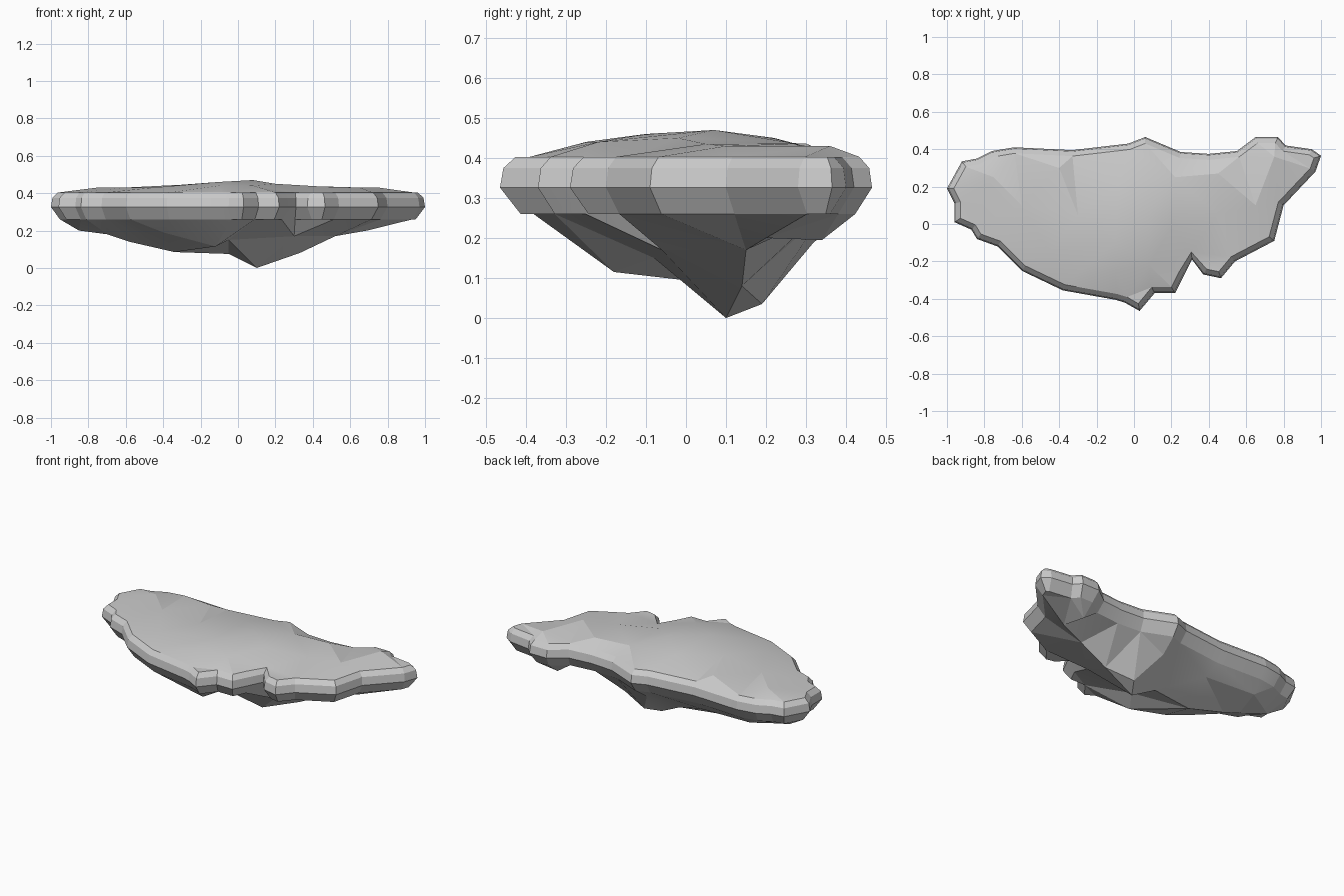
import bpy, bmesh, math
from mathutils import Vector
from mathutils.geometry import delaunay_2d_cdt

if "Cube" in bpy.data.objects:
    bpy.data.objects.remove(bpy.data.objects["Cube"])

# Coastline, counter-clockwise seen from above
coast = [(-1, .19), (-.96, .11), (-.96, .01), (-.87, -.03), (-.84, -.08), (-.73, -.12),
         (-.60, -.25), (-.38, -.355), (-.10, -.405), (-.05, -.42), (.03, -.465), (.11, -.37),
         (.22, -.37), (.27, -.27), (.31, -.19), (.37, -.27), (.465, -.29), (.54, -.20),
         (.75, -.09), (.80, .10), (.97, .28), (1, .365), (.95, .40), (.81, .42), (.77, .465),
         (.65, .465), (.55, .39), (.40, .375), (.25, .385), (.06, .465), (-.03, .43),
         (-.33, .395), (-.64, .41), (-.76, .39), (-.84, .35), (-.92, .335)]

# Gentle hill on top
hill = [(.08, .07, .47), (-.1, -.1, .46), (-.08, .22, .45), (.22, .25, .44), (.2, -.02, .45),
        (-.3, .05, .445), (-.1, -.25, .44), (.08, -.22, .44), (-.45, -.15, .43), (-.6, .1, .43),
        (-.75, .25, .43), (-.4, .3, .436), (.45, .05, .435), (.65, .1, .43), (.75, .36, .43),
        (.45, .27, .436)]

# Craggy points hanging below
crags = [(.1, .1, 0), (.16, .19, .035), (-.05, .13, .075), (-.34, .08, .085), (.33, .14, .08),
         (-.58, .1, .14), (-.48, -.02, .17), (-.12, -.18, .115), (-.05, -.08, .15),
         (-.4, -.2, .19), (.52, .15, .17), (.69, .2, .2), (-.7, .1, .18), (-.85, .17, .2),
         (.66, .34, .195), (-.3, .28, .19), (.05, .32, .19), (-.65, .29, .2), (.3, -.06, .17)]


def inset(d):
    """Coastline moved inwards by d, with mitred corners."""
    out, n = [], len(coast)
    for i in range(n):
        p, a, b = (Vector(coast[k % n]) for k in (i, i - 1, i + 1))
        e, f = (p - a).normalized(), (b - p).normalized()
        m = Vector((-e.y - f.y, e.x + f.x)).normalized()
        out.append(p + m * d / max(.8, m.dot(Vector((-e.y, e.x)))))
    return out


bm = bmesh.new()
n = len(coast)

# Rounded rim made of stacked rings
rings = [[bm.verts.new((p.x, p.y, z)) for p in inset(d)]
         for d, z in ((.042, .26), (0, .326), (.007, .375), (.032, .403))]
for lo, hi in zip(rings, rings[1:]):
    for i in range(n):
        j = (i + 1) % n
        bm.faces.new((lo[i], lo[j], hi[j], hi[i]))


def cap(ring, points, flip):
    """Triangulate a ring together with its inner relief points."""
    verts = ring + [bm.verts.new(p) for p in points]
    edges = [(i, (i + 1) % n) for i in range(n)]
    co, _, faces, orig, _, _ = delaunay_2d_cdt([v.co.xy for v in verts], edges, [], 1, 1e-6)
    for f in faces:
        vs = [verts[orig[k][0]] for k in f]
        bm.faces.new(vs[::-1] if flip else vs)


cap(rings[-1], hill, False)
cap(rings[0], crags, True)
bmesh.ops.recalc_face_normals(bm, faces=bm.faces)

mesh = bpy.data.meshes.new("floating_island")
bm.to_mesh(mesh)
bm.free()
island = bpy.data.objects.new("floating_island", mesh)
bpy.context.collection.objects.link(island)
bpy.context.view_layer.objects.active = island
island.select_set(True)
bpy.ops.object.shade_smooth_by_angle(angle=math.radians(12))
